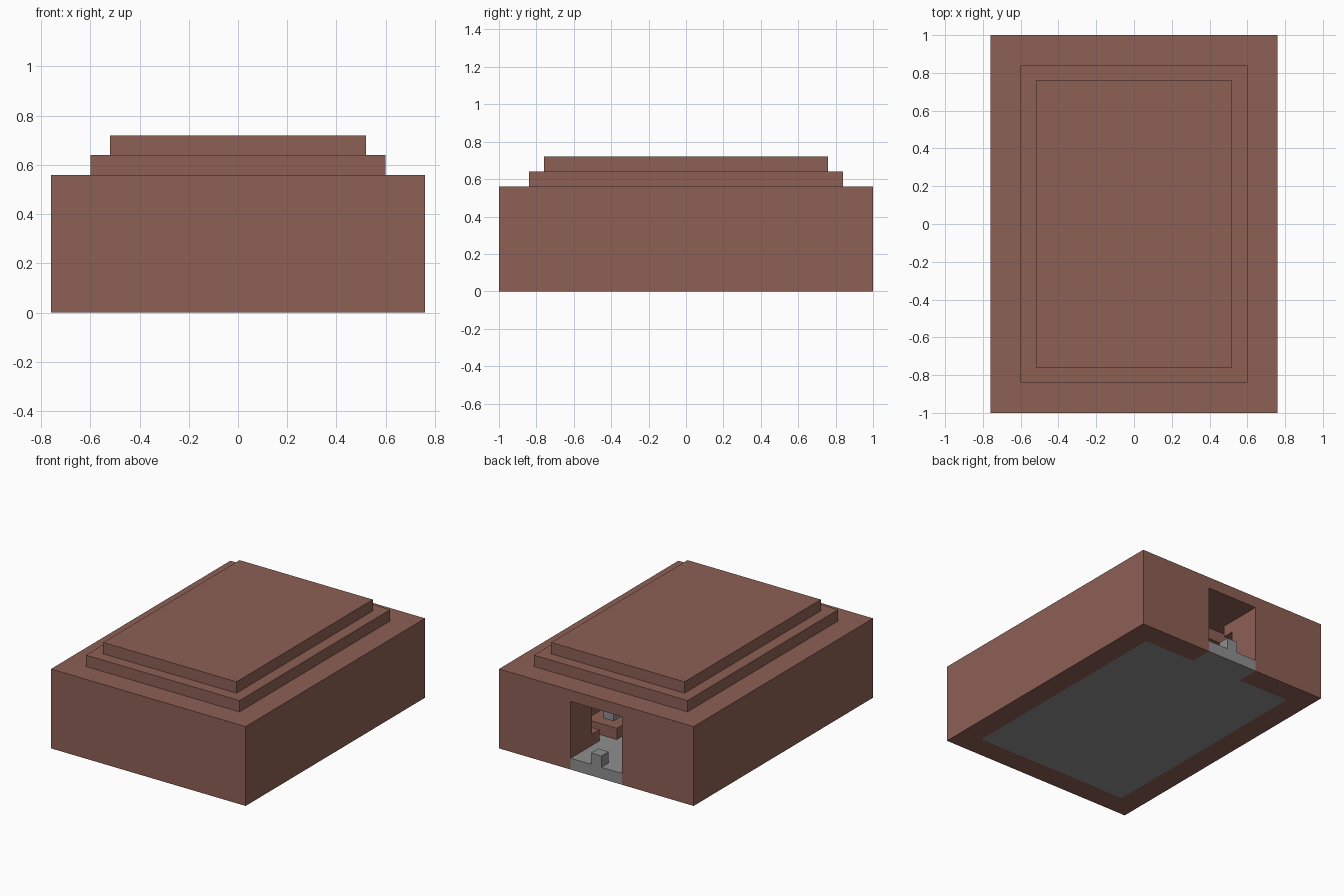
import bpy
import bmesh

if "Cube" in bpy.data.objects:
    bpy.data.objects.remove(bpy.data.objects["Cube"], do_unlink=True)


def material(name, colour):
    mat = bpy.data.materials.new(name)
    mat.use_nodes = True
    mat.diffuse_color = (*colour, 1)
    mat.node_tree.nodes["Principled BSDF"].inputs["Base Color"].default_value = (*colour, 1)
    return mat


brick = material("brick_brown", (0.27, 0.117, 0.091))
stone = material("stone_grey", (0.275, 0.275, 0.275))


def box(name, mat, xs, ys, zs):
    """Axis-aligned box between pairs of limits."""
    bm = bmesh.new()
    bmesh.ops.create_cube(bm, size=1)
    for v in bm.verts:
        v.co = [lim[0] if c < 0 else lim[1] for c, lim in zip(v.co, (xs, ys, zs))]
    mesh = bpy.data.meshes.new(name)
    bm.to_mesh(mesh)
    bm.free()
    mesh.materials.append(mat)
    obj = bpy.data.objects.new(name, mesh)
    bpy.context.scene.collection.objects.link(obj)
    return obj


def carve(obj, cutters):
    """Cut boxes out of a part and drop the cutters."""
    for cutter in cutters:
        mod = obj.modifiers.new("cut", "BOOLEAN")
        mod.operation = "DIFFERENCE"
        mod.solver = "EXACT"
        mod.object = cutter
        cutter.hide_render = True
    bpy.context.view_layer.update()
    graph = bpy.context.evaluated_depsgraph_get()
    mesh = bpy.data.meshes.new_from_object(obj.evaluated_get(graph))
    obj.modifiers.clear()
    obj.data = mesh
    for cutter in cutters:
        bpy.data.objects.remove(cutter, do_unlink=True)


U = 0.08          # block size
CEILING = 6 * U
ROOF = 7 * U

# Outer walls with room, floor recess and doorway carved out
walls = box("walls", brick, (-0.76, 0.76), (-1, 1), (0, ROOF))
carve(walls, [
    box("room_cutter", brick, (-0.52, 0.52), (-0.76, 0.76), (0.04, CEILING)),
    box("floor_cutter", brick, (-0.6, 0.6), (-0.84, 0.84), (-0.1, U)),
    box("door_cutter", brick, (-0.2, 0.2), (0.7, 1.1), (-0.1, CEILING)),
])

# Stepped roof
box("roof_lower_step", brick, (-0.6, 0.6), (-0.84, 0.84), (ROOF, ROOF + U))
box("roof_upper_step", brick, (-0.52, 0.52), (-0.76, 0.76), (ROOF + U, ROOF + 2 * U))

# Floor, threshold and doorstop block
box("floor", stone, (-0.6, 0.6), (-0.84, 0.84), (0, U))
box("threshold", stone, (-0.2, 0.2), (0.84, 1), (0, U))
box("doorstop", stone, (-0.04, 0.04), (0.92, 1), (U, 2 * U))

# Trim along the inner walls, at floor and ceiling
for level, z in (("base", U), ("cornice", CEILING - U)):
    zs = (z, z + U)
    box(level + "_front", brick, (-0.52, 0.52), (-0.76, -0.68), zs)
    for side, s in (("left", 1), ("right", -1)):
        box(f"{level}_{side}", brick, sorted((0.44 * s, 0.52 * s)), (-0.68, 0.68), zs)
        box(f"{level}_back_{side}", brick, sorted((0.2 * s, 0.52 * s)), (0.68, 0.76), zs)

# Columns with square plinths and capitals
for side, x in (("left", 0.24), ("right", -0.24)):
    for row, y in enumerate((0.48, 0, -0.48)):
        for part, mat, r, zs in (
            ("plinth", brick, 1.5 * U, (U, 2 * U)),
            ("column", stone, 0.5 * U, (2 * U, CEILING - U)),
            ("capital", brick, 1.5 * U, (CEILING - U, CEILING)),
        ):
            box(f"{part}_{side}_{row}", mat, (x - r, x + r), (y - r, y + r), zs)
